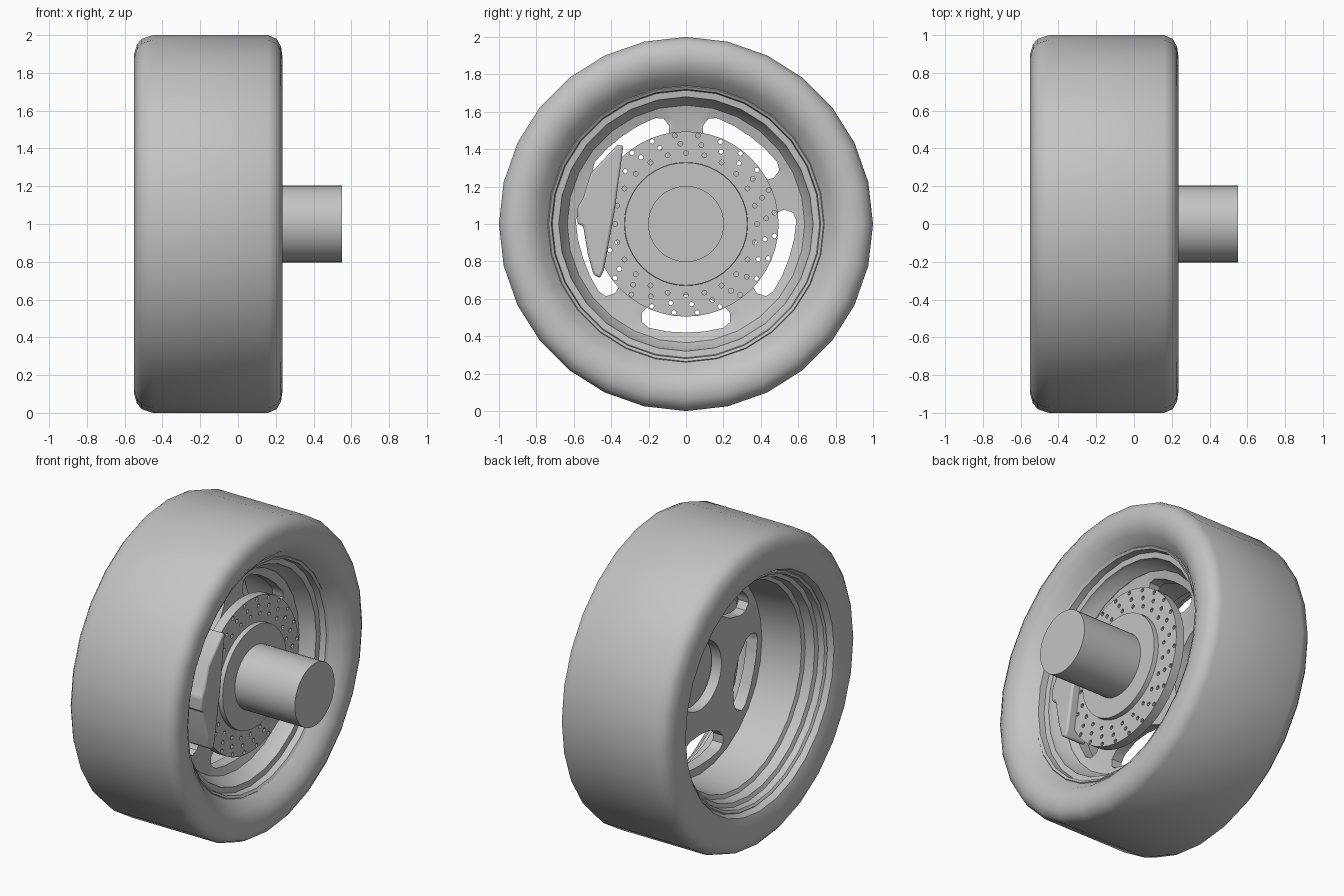
import bpy, bmesh
from math import sin, cos, pi, radians
from mathutils import Vector

cube = bpy.data.objects.get("Cube")
if cube:
    bpy.data.objects.remove(cube, do_unlink=True)

CENTRE_HEIGHT = 1.0

# Single plain grey shared by every part
grey = bpy.data.materials.new("plain_grey")
grey.use_nodes = True
colour = (0.55, 0.55, 0.55, 1.0)
grey.diffuse_color = colour
for node in grey.node_tree.nodes:
    if node.type == 'BSDF_PRINCIPLED':
        node.inputs["Base Color"].default_value = colour


def finish(bm, name):
    """Turn a bmesh into a named, coloured object."""
    bmesh.ops.remove_doubles(bm, verts=bm.verts, dist=0.0001)
    bmesh.ops.recalc_face_normals(bm, faces=bm.faces)
    mesh = bpy.data.meshes.new(name)
    bm.to_mesh(mesh)
    bm.free()
    obj = bpy.data.objects.new(name, mesh)
    obj.data.materials.append(grey)
    bpy.context.collection.objects.link(obj)
    return obj


def activate(obj):
    bpy.ops.object.select_all(action='DESELECT')
    obj.select_set(True)
    bpy.context.view_layer.objects.active = obj


def smooth(obj, angle=30):
    activate(obj)
    bpy.ops.object.shade_smooth_by_angle(angle=radians(angle))


def lathe(name, profile, segments):
    """Revolve a closed loop of (x, radius) points about the axle line."""
    bm = bmesh.new()
    rings = []
    for i in range(segments):
        a = pi / 2 + 2 * pi * i / segments
        rings.append([bm.verts.new((x, r * cos(a), CENTRE_HEIGHT + r * sin(a)))
                      for x, r in profile])
    count = len(profile)
    for i in range(segments):
        here, after = rings[i], rings[(i + 1) % segments]
        for j in range(count):
            k = (j + 1) % count
            if profile[j][1] == 0 and profile[k][1] == 0:
                continue
            bm.faces.new((here[j], here[k], after[k], after[j]))
    return finish(bm, name)


def add_prism(bm, outline, x0, x1):
    """Extrude a (y, height above axle) outline along x."""
    base = bm.faces.new([bm.verts.new((x0, y, CENTRE_HEIGHT + z)) for y, z in outline])
    made = bmesh.ops.extrude_face_region(bm, geom=[base])
    verts = [v for v in made["geom"] if isinstance(v, bmesh.types.BMVert)]
    bmesh.ops.translate(bm, verts=verts, vec=Vector((x1 - x0, 0, 0)))


def cut(obj, cutter):
    cutter.hide_render = True
    mod = obj.modifiers.new("cut", 'BOOLEAN')
    mod.object = cutter
    mod.operation = 'DIFFERENCE'
    mod.solver = 'EXACT'
    activate(obj)
    bpy.ops.object.modifier_apply(modifier=mod.name)
    bpy.data.objects.remove(cutter, do_unlink=True)


# Tyre with rounded shoulders and sidewalls curling in to the bead
tyre = lathe("tyre", [
    (-0.48, 0.735), (-0.53, 0.76), (-0.55, 0.82), (-0.55, 0.90), (-0.535, 0.95),
    (-0.51, 0.98), (-0.45, 1.0), (0.16, 1.0), (0.205, 0.98), (0.228, 0.94),
    (0.235, 0.89), (0.225, 0.84), (0.195, 0.79), (0.13, 0.735)], 28)
smooth(tyre, 40)

# Rim barrel with stepped lips on both sides
rim = lathe("rim_barrel", [
    (-0.49, 0.745), (-0.50, 0.735), (-0.49, 0.72), (-0.45, 0.715), (-0.44, 0.69),
    (-0.38, 0.68), (-0.37, 0.655), (-0.10, 0.635), (0.00, 0.635), (0.06, 0.675),
    (0.085, 0.68), (0.09, 0.715), (0.13, 0.72), (0.14, 0.735), (0.13, 0.745)], 28)
smooth(rim)

# Five-spoke wheel face with an open centre
spokes = lathe("wheel_spokes", [
    (-0.10, 0.22), (-0.10, 0.65), (0.00, 0.65), (-0.03, 0.56), (-0.03, 0.22)], 56)
half = [(0.10, 0.575), (0.20, 0.555), (0.235, 0.525), (0.235, 0.475), (0.20, 0.435), (0.10, 0.39)]
window = [(0, 0.58)] + half + [(0, 0.38)] + [(-u, v) for u, v in reversed(half)]
bm = bmesh.new()
for i in range(5):
    a = radians(54 + 72 * i)
    add_prism(bm, [(v * cos(a) - u * sin(a), v * sin(a) + u * cos(a)) for u, v in window],
              -0.3, 0.2)
cut(spokes, finish(bm, "window_cutter"))
smooth(spokes)

# Drilled brake disc with a raised centre
disc = lathe("brake_disc", [
    (-0.02, 0), (-0.02, 0.30), (0.03, 0.33), (0.03, 0.495), (0.09, 0.495),
    (0.09, 0.33), (0.12, 0.328), (0.12, 0)], 48)
bm = bmesh.new()
for i in range(24):
    for radius, lead in ((0.38, 0), (0.43, 4), (0.477, 7.3)):
        a = radians(15 * i + lead)
        y, z = radius * cos(a), radius * sin(a)
        add_prism(bm, [(y + 0.013 * cos(t * pi / 4), z + 0.013 * sin(t * pi / 4))
                       for t in range(8)], -0.05, 0.15)
cut(disc, finish(bm, "drill_cutter"))
smooth(disc)

# Brake caliper straddling the front edge of the disc
bm = bmesh.new()
add_prism(bm, [
    (-0.335, 0.42), (-0.365, 0.425), (-0.51, 0.27), (-0.55, 0.14), (-0.58, 0.09),
    (-0.58, 0.00), (-0.55, -0.01), (-0.525, -0.16), (-0.495, -0.27), (-0.46, -0.29),
    (-0.44, -0.25), (-0.38, 0.08)], -0.01, 0.145)
caliper = finish(bm, "brake_caliper")
bevel = caliper.modifiers.new("soft_edges", 'BEVEL')
bevel.width = 0.012
bevel.segments = 2
smooth(caliper)

# Axle stub
axle = lathe("axle", [(0.10, 0), (0.10, 0.203), (0.55, 0.203), (0.55, 0)], 40)
smooth(axle)
